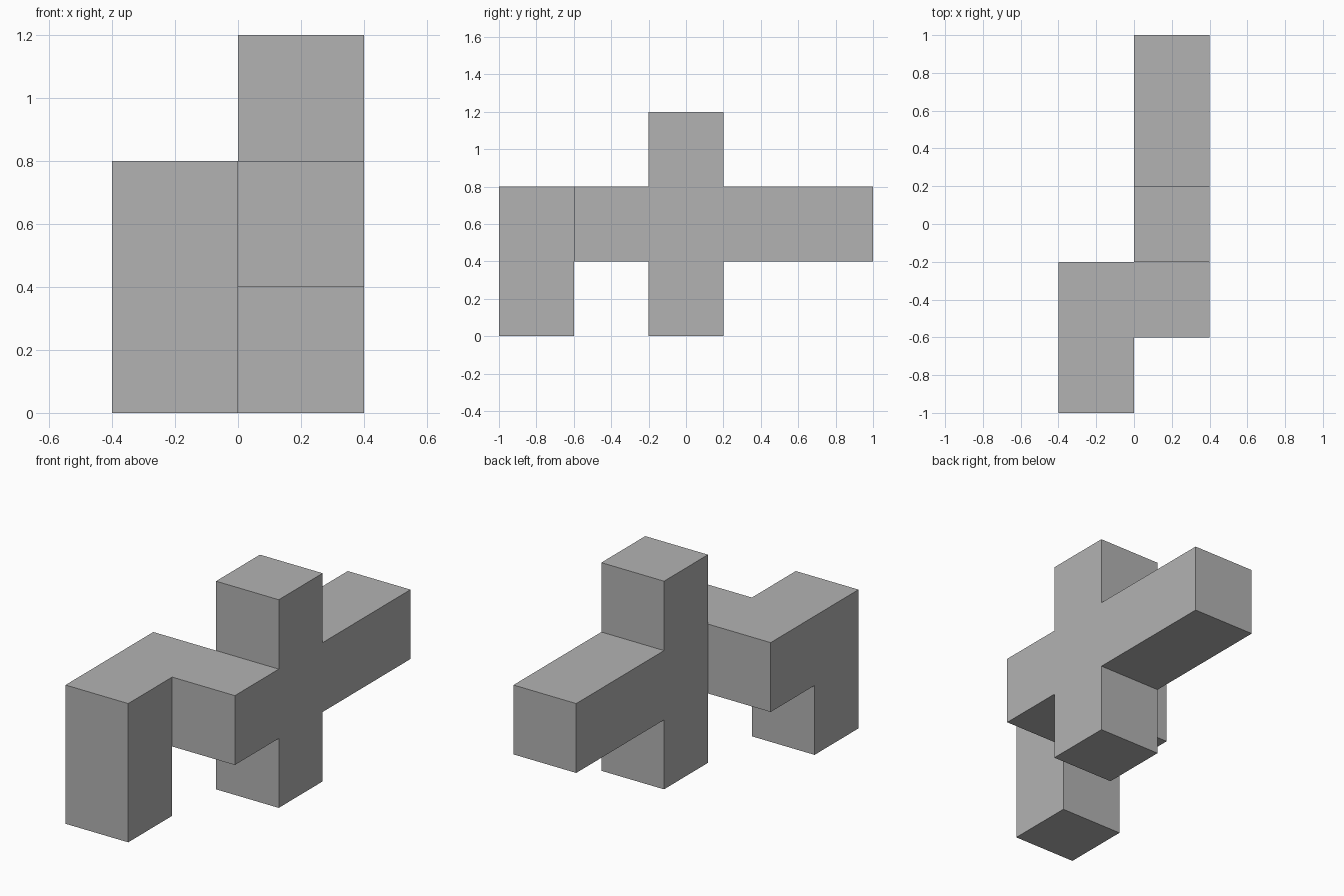
import bpy
import bmesh
import math
from mathutils import Vector

cube = bpy.data.objects.get("Cube")
if cube:
    bpy.data.objects.remove(cube, do_unlink=True)

UNIT = 0.4
ORIGIN = Vector((-0.4, -1.0, 0.0))


def bar(start, end):
    """Grid cells of a straight bar, both ends included."""
    return {(x, y, z)
            for x in range(start[0], end[0] + 1)
            for y in range(start[1], end[1] + 1)
            for z in range(start[2], end[2] + 1)}


# Bars that make up the piece, in grid cells
front_leg = bar((0, 0, 0), (0, 0, 1))
elbow = bar((0, 1, 1), (1, 1, 1))
long_arm = bar((1, 1, 1), (1, 4, 1))
post = bar((1, 2, 0), (1, 2, 2))
cells = front_leg | elbow | long_arm | post

# Outer skin: one square wherever a cell has no neighbour
bm = bmesh.new()
for cell in sorted(cells):
    for axis in range(3):
        for side in (-1, 1):
            normal = Vector((0, 0, 0))
            normal[axis] = side
            if tuple(int(a + b) for a, b in zip(cell, normal)) in cells:
                continue
            u = Vector((0, 0, 0))
            u[(axis + 1) % 3] = 0.5
            v = normal.cross(u)
            middle = Vector(cell) + Vector((0.5, 0.5, 0.5)) + normal / 2
            corners = (middle - u - v, middle + u - v, middle + u + v, middle - u + v)
            bm.faces.new([bm.verts.new(ORIGIN + c * UNIT) for c in corners])

# Weld the squares and merge them into large flat faces
bmesh.ops.remove_doubles(bm, verts=bm.verts, dist=0.001)
bmesh.ops.dissolve_limit(bm, angle_limit=math.radians(1), verts=bm.verts, edges=bm.edges)
bmesh.ops.recalc_face_normals(bm, faces=bm.faces)

mesh = bpy.data.meshes.new("puzzle_block")
bm.to_mesh(mesh)
bm.free()
block = bpy.data.objects.new("puzzle_block", mesh)
bpy.context.collection.objects.link(block)

# Plain grey
grey = bpy.data.materials.new("plain_grey")
grey.use_nodes = True
colour = (0.45, 0.45, 0.45, 1.0)
grey.diffuse_color = colour
grey.node_tree.nodes["Principled BSDF"].inputs["Base Color"].default_value = colour
mesh.materials.append(grey)
